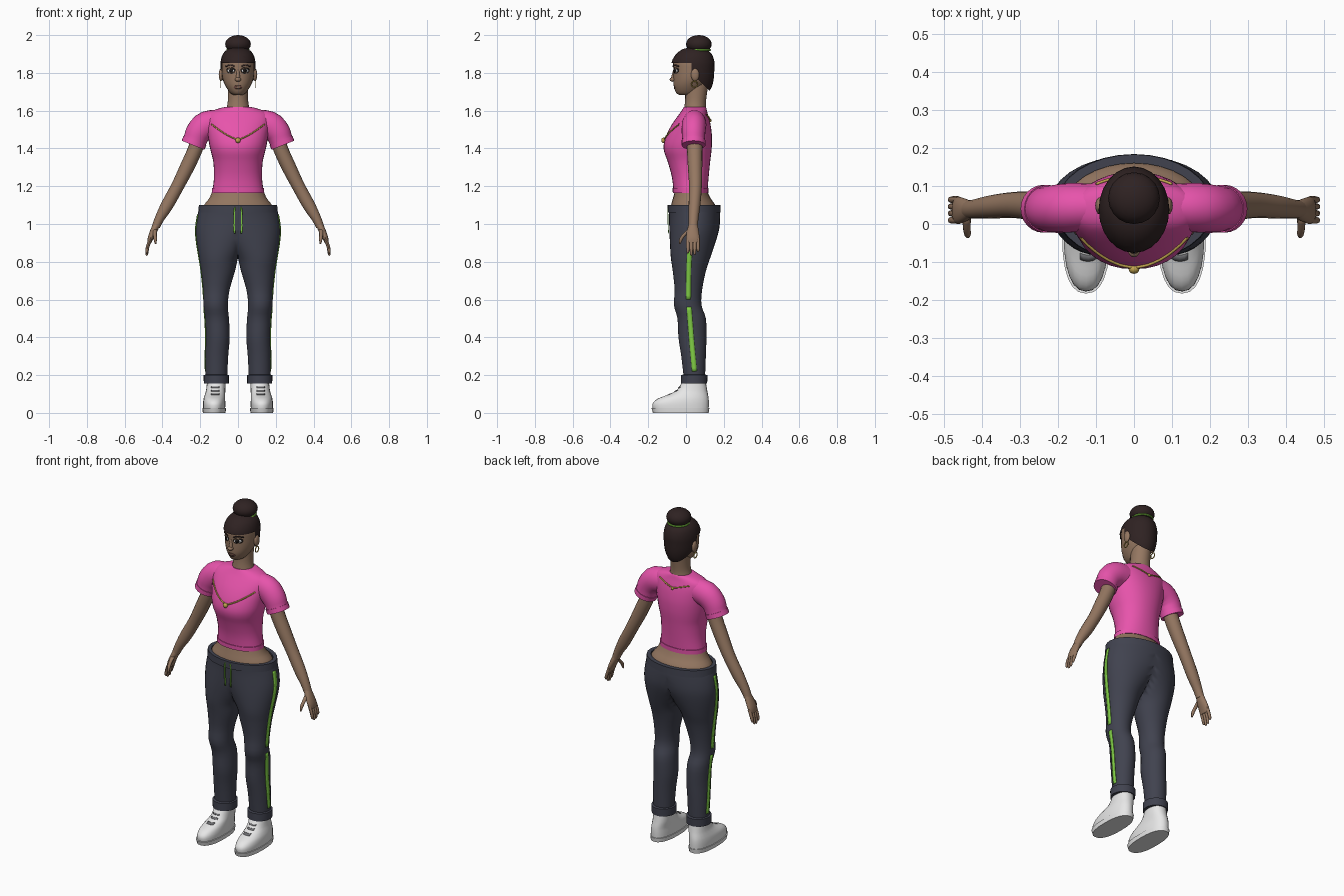
import bpy, bmesh, math
from mathutils import Vector
from mathutils.bvhtree import BVHTree

cube = bpy.data.objects.get("Cube")
if cube:
    bpy.data.objects.remove(cube)


def paint(name, r, g, b):
    m = bpy.data.materials.new(name)
    m.use_nodes = True
    m.diffuse_color = (r, g, b, 1)
    bsdf = next(n for n in m.node_tree.nodes if n.type == 'BSDF_PRINCIPLED')
    bsdf.inputs["Base Color"].default_value = (r, g, b, 1)
    return m


SKIN = paint("skin brown", .30, .185, .12)
HAIR = paint("dark hair", .028, .016, .016)
PINK = paint("shirt pink", .82, .09, .42)
GREY = paint("trouser charcoal", .052, .055, .078)
GREEN = paint("stripe green", .22, .62, .06)
GOLD = paint("gold", .55, .38, .08)
WHITE = paint("shoe white", .82, .82, .82)
BLACK = paint("black", .01, .008, .008)
LIPS = paint("lip brown", .20, .085, .07)
LACE = paint("lace grey", .15, .15, .16)


def finish(name, bm, mat, mirror=False, thick=0):
    bmesh.ops.recalc_face_normals(bm, faces=bm.faces)
    me = bpy.data.meshes.new(name)
    bm.to_mesh(me)
    bm.free()
    me.materials.append(mat)
    me.shade_smooth()
    me.set_sharp_from_angle(angle=math.radians(45))
    ob = bpy.data.objects.new(name, me)
    bpy.context.scene.collection.objects.link(ob)
    if thick:
        ob.modifiers.new("thickness", 'SOLIDIFY').thickness = thick
    if mirror:
        ob.modifiers.new("mirror", 'MIRROR')
    return ob


def resample(rows, steps):
    """Catmull-Rom curve through rows of numbers."""
    out = []
    for i in range(len(rows) - 1):
        a, b, c, d = (rows[min(max(j, 0), len(rows) - 1)] for j in range(i - 1, i + 3))
        for k in range(steps):
            t = k / steps
            out.append([q + t / 2 * (r - p + t * (2*p - 5*q + 4*r - s + t * (3*(q - r) + s - p)))
                        for p, q, r, s in zip(a, b, c, d)])
    return out + [list(rows[-1])]


def loft(name, rows, mat, sides=24, steps=3, power=2, flat=True, caps=True, mirror=False, trim=None):
    """Skin rings (x, y, z, width radius, depth radius); tilted along the path unless flat."""
    rows = resample(rows, steps)
    bm, rings = bmesh.new(), []
    for i, (x, y, z, rx, ry) in enumerate(rows):
        side = Vector((1, 0, 0))
        if not flat:
            run = Vector(rows[min(i + 1, len(rows) - 1)][:3]) - Vector(rows[max(i - 1, 0)][:3])
            side = Vector((0, 1, 0)).cross(run).normalized()
        deep = Vector((0, 1, 0))
        ring = []
        for k in range(sides):
            a = math.tau * k / sides
            c, s = math.cos(a), math.sin(a)
            u = math.copysign(abs(c) ** (2 / power), c) * rx
            v = math.copysign(abs(s) ** (2 / power), s) * ry
            ring.append(bm.verts.new(Vector((x, y, z)) + side * u + deep * v))
        rings.append(ring)
    for lo, hi in zip(rings, rings[1:]):
        for k in range(sides):
            n = (k + 1) % sides
            bm.faces.new((lo[k], lo[n], hi[n], hi[k]))
    if caps:
        bm.faces.new(rings[0])
        bm.faces.new(rings[-1])
    if trim:
        trim(bm)
    return finish(name, bm, mat, mirror)


def slices(*rows):
    """(z, front y, back y, half width, centre x) to loft rows."""
    return [((r[4] if len(r) > 4 else 0), (r[1] + r[2]) / 2, r[0], r[3], (r[2] - r[1]) / 2) for r in rows]


def ball(name, at, size, mat, mirror=False):
    bm = bmesh.new()
    bmesh.ops.create_uvsphere(bm, u_segments=20, v_segments=12, radius=1)
    for v in bm.verts:
        v.co = Vector(at) + v.co * Vector(size)
    return finish(name, bm, mat, mirror)


def hoop(name, at, radius, tube, mat, upright=False, mirror=False):
    bm, rings = bmesh.new(), []
    for i in range(24):
        a = math.tau * i / 24
        ring = []
        for k in range(6):
            b = math.tau * k / 6
            r, h = radius + tube * math.cos(b), tube * math.sin(b)
            p = (h, r * math.cos(a), r * math.sin(a)) if upright else (r * math.cos(a), r * math.sin(a), h)
            ring.append(bm.verts.new(Vector(at) + Vector(p)))
        rings.append(ring)
    for i in range(24):
        p, q = rings[i], rings[(i + 1) % 24]
        for k in range(6):
            bm.faces.new((p[k], p[(k + 1) % 6], q[(k + 1) % 6], q[k]))
    return finish(name, bm, mat, mirror)


def caster(ob):
    """Return a function that drops a 2D point on to the front, back or side of a part."""
    tree = BVHTree.FromPolygons([v.co for v in ob.data.vertices], [p.vertices for p in ob.data.polygons])

    def drop(view, a, z, lift):
        start, ray = {'front': ((a, -1, z), (0, 1, 0)), 'back': ((a, 1, z), (0, -1, 0)),
                      'side': ((1, a, z), (-1, 0, 0))}[view]
        hit = tree.ray_cast(Vector(start), Vector(ray))[0]
        return (hit or Vector((a, 0, z))) - Vector(ray) * lift
    return drop


def ribbon(name, drop, view, path, width, mat, lift=.003, steps=4, mirror=True):
    pts = [Vector(p) for p in resample(path, steps)]
    bm, rows = bmesh.new(), []
    for i, p in enumerate(pts):
        run = (pts[min(i + 1, len(pts) - 1)] - pts[max(i - 1, 0)]).normalized()
        off = Vector((-run.y, run.x)) * width / 2
        rows.append([bm.verts.new(drop(view, *(p + off * k), lift)) for k in (-1, 0, 1)])
    for p, q in zip(rows, rows[1:]):
        for k in (0, 1):
            bm.faces.new((p[k], p[k + 1], q[k + 1], q[k]))
    return finish(name, bm, mat, mirror, .003)


def oval(name, drop, x, z, w, h, mat, lift, mirror=True):
    bm = bmesh.new()
    ring = [math.tau * k / 16 for k in range(16)]
    bm.faces.new([bm.verts.new(drop('front', x + w * math.cos(a), z + h * math.sin(a), lift)) for a in ring])
    return finish(name, bm, mat, mirror, .002)


def chain(name, points, mat):
    cu = bpy.data.curves.new(name, 'CURVE')
    cu.dimensions, cu.bevel_depth, cu.bevel_resolution = '3D', .004, 2
    sp = cu.splines.new('POLY')
    sp.points.add(len(points) - 1)
    for s, p in zip(sp.points, points):
        s.co = (*p, 1)
    cu.materials.append(mat)
    bpy.context.scene.collection.objects.link(bpy.data.objects.new(name, cu))


# Trousers: one half, open along the middle, mirrored
def open_middle(bm):
    for v in bm.verts:
        v.co.x = max(v.co.x, 0)
    inner = [f for f in bm.faces if all(v.co.x < 1e-5 for v in f.verts)]
    bmesh.ops.delete(bm, geom=inner, context='FACES')


trousers = loft("trousers", slices(
    (.17, -.01, .10, .057, .115), (.30, -.025, .105, .061, .113), (.40, -.04, .108, .064, .108),
    (.50, -.045, .105, .064, .112), (.57, -.064, .082, .064, .118), (.65, -.06, .085, .07, .115),
    (.75, -.07, .105, .09, .106), (.82, -.08, .128, .106, .101), (.90, -.085, .155, .148, .072),
    (.97, -.088, .175, .192, .033), (1.04, -.09, .181, .216, 0), (1.09, -.092, .178, .204, 0)),
    GREY, sides=32, caps=False, mirror=True, trim=open_middle)
loft("waistband", slices((1.06, -.098, .184, .211), (1.1, -.098, .183, .207), (1.1, -.08, .16, .185),
                         (1.06, -.08, .16, .185)), GREY, 32, steps=1, caps=False)
loft("trouser_cuffs", slices((.155, -.027, .112, .066, .115), (.2, -.027, .114, .067, .115),
                             (.205, -.005, .095, .05, .115)), GREY, steps=1, mirror=True)
on_legs = caster(trousers)
ribbon("lower_side_stripe", on_legs, 'side', [(.045, .22), (.03, .38), (.016, .56)], .026, GREEN, steps=6)
ribbon("upper_side_stripe", on_legs, 'side', [(.012, .6), (.016, .8), (.03, .95), (.035, 1.05)], .026, GREEN, steps=6)
ribbon("drawstrings", on_legs, 'front', [(.018, 1.09), (.02, 1.02), (.018, .95)], .008, GREEN, .008)

# Shoes
shoe = loft("shoes", slices(
    (.02, -.175, .12, .058, .126), (.05, -.176, .121, .059, .126), (.075, -.15, .12, .057, .125),
    (.095, -.1, .117, .054, .122), (.12, -.05, .112, .051, .118), (.165, -.02, .105, .049, .115)),
    WHITE, power=2.3, mirror=True)
loft("soles", slices((0, -.175, .12, .06, .126), (.025, -.183, .124, .063, .126)), WHITE, steps=1,
     power=2.4, mirror=True)
for i, z in enumerate((.1, .118, .136)):
    ribbon(f"lace_{i + 1}", caster(shoe), 'front', [(.098, z), (.142, z)], .007, LACE)

# Waist, neck and shirt body
loft("waist", slices((1.06, -.085, .165, .195), (1.1, -.079, .155, .18), (1.14, -.068, .128, .15),
                     (1.19, -.055, .105, .13)), SKIN)
loft("neck", slices((1.57, -.015, .11, .075), (1.625, -.008, .105, .058), (1.67, -.004, .108, .053),
                    (1.75, -.005, .12, .054)), SKIN)
shirt = loft("shirt", slices(
    (1.175, -.066, .114, .135), (1.25, -.075, .12, .127), (1.33, -.097, .128, .131), (1.38, -.115, .134, .143),
    (1.42, -.118, .137, .152), (1.47, -.104, .137, .16), (1.52, -.079, .131, .168), (1.56, -.052, .122, .172),
    (1.59, -.03, .113, .155), (1.612, -.016, .108, .1), (1.62, -.012, .105, .065)),
    PINK, sides=32, power=2.15)
loft("shirt_hem", slices((1.165, -.07, .118, .139), (1.19, -.071, .119, .138)), PINK, 32, steps=1, power=2.15)

# Sleeves and arms
loft("sleeves", [(.09, .045, 1.535, .07, .06), (.165, .043, 1.525, .073, .065), (.208, .04, 1.487, .068, .063),
                 (.225, .04, 1.45, .063, .06), (.237, .04, 1.42, .062, .06)], PINK, flat=False, mirror=True)
loft("sleeve_hems", [(.228, .04, 1.442, .065, .063), (.238, .04, 1.417, .065, .063)], PINK, steps=1,
     flat=False, mirror=True)
loft("arms", [(.2, .045, 1.49, .04, .042), (.225, .046, 1.4, .039, .041), (.27, .048, 1.3, .038, .038),
              (.32, .05, 1.2, .034, .034), (.375, .045, 1.1, .033, .031), (.415, .04, 1.03, .025, .026),
              (.435, .038, .985, .021, .024)], SKIN, 16, flat=False, mirror=True)
loft("palms", [(.43, .038, 1.0, .019, .023), (.448, .036, .96, .018, .032), (.463, .036, .925, .015, .036),
               (.47, .036, .9, .01, .033)], SKIN, 16, flat=False, mirror=True)
for i, drop_z in enumerate((.012, 0, .004, .02)):
    y = .01 + .018 * i
    loft(f"finger_{i + 1}", [(.462, y, .925, .009, .009), (.478, y, .88, .009, .009),
                             (.483, y, .84 + drop_z, .007, .007), (.482, y, .832 + drop_z, .002, .002)],
         SKIN, 8, 2, flat=False, mirror=True)
loft("thumbs", [(.44, .02, .97, .012, .014), (.44, -.008, .945, .01, .012), (.438, -.026, .92, .009, .01),
                (.436, -.032, .895, .004, .004)], SKIN, 10, flat=False, mirror=True)

# Head, nose and ears
head = loft("head", slices(
    (1.683, -.035, .05, .025), (1.695, -.052, .07, .042), (1.73, -.065, .1, .066), (1.77, -.067, .13, .082),
    (1.82, -.067, .14, .087), (1.86, -.067, .14, .086), (1.9, -.042, .125, .073), (1.925, -.01, .095, .045)), SKIN)
on_face = caster(head)
ball("nose_tip", (0, -.07, 1.765), (.016, .017, .012), SKIN)
loft("nose_bridge", [(0, -.06, 1.815, .007, .008), (0, -.069, 1.765, .012, .013)], SKIN, 12, 2)
ball("ears", (.09, .048, 1.79), (.012, .022, .033), SKIN, True)
hoop("earrings", (.094, .045, 1.74), .016, .003, GOLD, True, True)

# Face details
oval("eye_outlines", on_face, .038, 1.813, .024, .016, BLACK, .001)
oval("eye_whites", on_face, .038, 1.811, .018, .01, WHITE, .003)
oval("irises", on_face, .037, 1.812, .01, .011, BLACK, .005)
ribbon("eyebrows", on_face, 'front', [(.018, 1.834), (.04, 1.842), (.064, 1.834)], .007, HAIR)
oval("lips", on_face, 0, 1.724, .023, .01, LIPS, .003, mirror=False)


# Hair cap cut along the forehead, the temples and the nape
def cut_hairline(bm):
    for co, no in (((0, 0, 1.852), (0, 0, 1)), ((0, .03, 0), (0, 1, 0)), ((0, .05, 1.78), (0, 1, 1))):
        bmesh.ops.bisect_plane(bm, geom=bm.verts[:] + bm.edges[:] + bm.faces[:], plane_co=co, plane_no=no)
    gone = []
    for f in bm.faces:
        c = f.calc_center_median()
        if c.z < 1.852 and (c.y < .03 or c.y + c.z < 1.83):
            gone.append(f)
    bmesh.ops.delete(bm, geom=gone, context='FACES')


loft("hair", slices(
    (1.7, -.02, .122, .06), (1.73, -.05, .138, .073), (1.77, -.07, .147, .087), (1.82, -.074, .15, .092),
    (1.86, -.075, .15, .092), (1.9, -.052, .136, .08), (1.925, -.018, .107, .054), (1.936, .025, .08, .02)),
    HAIR, trim=cut_hairline)
ball("hair_bun", (0, .068, 1.952), (.068, .068, .048), HAIR)
hoop("hair_tie", (0, .07, 1.921), .057, .005, GREEN)

# Necklace, front and back
on_shirt = caster(shirt)
steps = [k / 8 for k in range(-8, 9)]
chain("necklace_front", [on_shirt('front', .14 * t, 1.448 + .08 * abs(t) ** 1.4, .003) for t in steps], GOLD)
chain("necklace_back", [on_shirt('back', .1 * t, 1.55 + .03 * abs(t), .003) for t in steps], GOLD)
ball("pendant", on_shirt('front', 0, 1.443, .006), (.014, .012, .014), GOLD)
ball("clasp", on_shirt('back', 0, 1.548, .003), (.009, .007, .009), GOLD)
